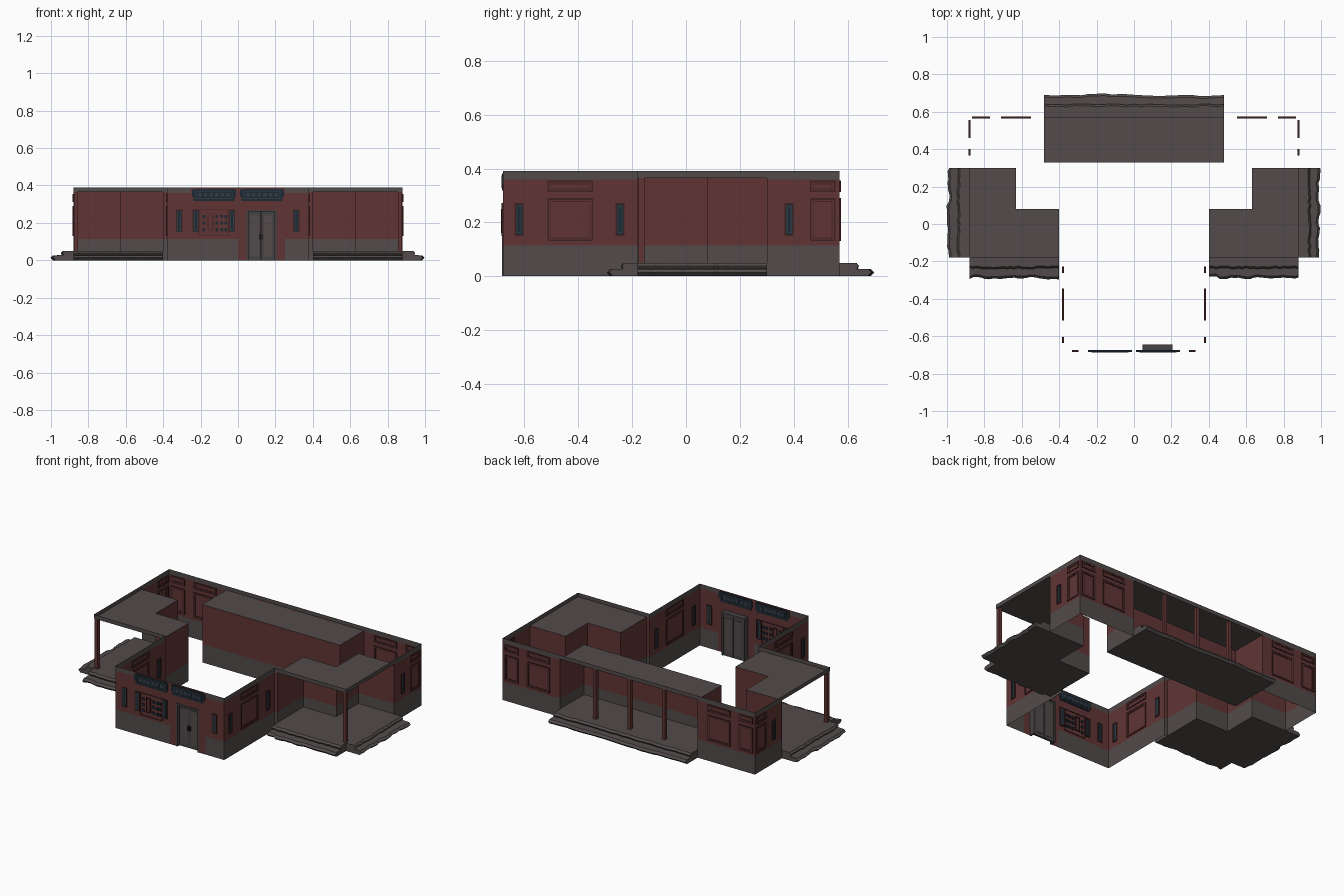
import bpy, bmesh, random
from mathutils import Vector

random.seed(4)
if "Cube" in bpy.data.objects:
    bpy.data.objects.remove(bpy.data.objects["Cube"])


def material(name, rgb):
    m = bpy.data.materials.new(name)
    m.use_nodes = True
    m.diffuse_color = (*rgb, 1)
    m.node_tree.nodes["Principled BSDF"].inputs["Base Color"].default_value = (*rgb, 1)
    return m


MATS = [material("brick red", (0.115, 0.036, 0.034)),
        material("stone grey", (0.085, 0.070, 0.070)),
        material("dark red trim", (0.050, 0.015, 0.015)),
        material("dark blue glass", (0.012, 0.022, 0.032)),
        material("slate blue trim", (0.030, 0.045, 0.060)),
        material("door grey", (0.060, 0.055, 0.055))]
RED, GREY, TRIM, GLASS, SLATE, DOOR = range(6)

BASE, BAND, TOP, ROOF, FLOOR = 0.115, 0.36, 0.39, 0.365, 0.05
FRONT, BACK, WING, SIDE = -0.68, 0.57, 0.38, 0.88


def finish(name, bm, solid=False):
    if solid:
        bmesh.ops.recalc_face_normals(bm, faces=bm.faces)
    me = bpy.data.meshes.new(name)
    bm.to_mesh(me)
    bm.free()
    for m in MATS:
        me.materials.append(m)
    ob = bpy.data.objects.new(name, me)
    bpy.context.collection.objects.link(ob)
    return ob


def quad(bm, pts, mat):
    f = bm.faces.new([bm.verts.new(p) for p in pts])
    f.material_index = mat


def strip(bm, p, q, z0, z1, mat):
    quad(bm, [(*p, z0), (*q, z0), (*q, z1), (*p, z1)], mat)


def box(bm, lo, hi, mat):
    lo, hi = Vector(lo), Vector(hi)
    vs = bmesh.ops.create_cube(bm, size=1)["verts"]
    for v in vs:
        v.co = (lo + hi) / 2 + v.co * (hi - lo)
    for f in {f for v in vs for f in v.link_faces}:
        f.material_index = mat


def block(name, lo, hi, mat):
    bm = bmesh.new()
    box(bm, lo, hi, mat)
    return finish(name, bm, True)


def mirrored(path, s):
    pts = [(s * x, y) for x, y in path]
    return pts if s > 0 else pts[::-1]


def walls(name, path, bands):
    bm = bmesh.new()
    for p, q in zip(path, path[1:]):
        for z0, z1, mat in bands:
            strip(bm, p, q, z0, z1, mat)
    return finish(name, bm)


class Panel:
    """Fittings on one wall: u runs along the wall, n is depth through it."""

    def __init__(self, along_x, pos):
        self.along_x, self.pos, self.bm = along_x, pos, bmesh.new()

    def slab(self, u0, u1, z0, z1, depth, mat):
        if self.along_x:
            box(self.bm, (u0, self.pos - depth, z0), (u1, self.pos + depth, z1), mat)
        else:
            box(self.bm, (self.pos - depth, u0, z0), (self.pos + depth, u1, z1), mat)

    def ring(self, u0, u1, z0, z1, t, depth, mat):
        self.slab(u0, u1, z0, z0 + t, depth, mat)
        self.slab(u0, u1, z1 - t, z1, depth, mat)
        self.slab(u0, u0 + t, z0 + t, z1 - t, depth, mat)
        self.slab(u1 - t, u1, z0 + t, z1 - t, depth, mat)

    def framed(self, u0, u1, z0, z1):
        self.ring(u0, u1, z0, z1, 0.006, 0.005, TRIM)
        self.ring(u0 + 0.006, u1 - 0.006, z0 + 0.006, z1 - 0.006, 0.005, 0.004, RED)
        self.ring(u0 + 0.011, u1 - 0.011, z0 + 0.011, z1 - 0.011, 0.003, 0.003, TRIM)

    def big_window(self, u0, u1):
        self.framed(u0, u1, 0.13, 0.29)
        self.framed(u0, u1, 0.312, 0.355)

    def slim_window(self, u):
        self.ring(u - 0.017, u + 0.017, 0.15, 0.272, 0.005, 0.005, TRIM)
        self.slab(u - 0.012, u + 0.012, 0.155, 0.267, 0.003, GLASS)
        self.ring(u - 0.010, u + 0.010, 0.160, 0.262, 0.005, 0.004, SLATE)

    def done(self, name):
        return finish(name, self.bm, True)


def rock_step(name, a0, a1, start, mid, out, place):
    """Two ragged steps lofted along a; the section runs from start outward."""
    bm = bmesh.new()
    rows, n = [], 24
    j_out = j_mid = 0
    for i in range(n + 1):
        if i % 3 == 0:
            j_out = random.uniform(-0.012, 0.003)
        j_out += random.uniform(-0.003, 0.003)
        j_mid = random.uniform(-0.005, 0.004)
        o, m = out + j_out, mid + j_mid
        section = [(start, 0), (o - 0.014, 0), (o, 0.014), (o - 0.012, 0.026), (m, 0.028),
                   (m + 0.006, 0.038), (m - 0.004, FLOOR), (start, FLOOR)]
        a = a0 + (a1 - a0) * i / n
        rows.append([bm.verts.new(place(a, d, z)) for d, z in section])
    for r, s in zip(rows, rows[1:]):
        for k in range(len(r)):
            l = (k + 1) % len(r)
            bm.faces.new((r[k], r[l], s[l], s[k]))
    bm.faces.new(rows[0])
    bm.faces.new(rows[-1])
    for f in bm.faces:
        f.material_index = GREY
    return finish(name, bm, True)


OUTER = [(0, BASE, GREY), (BASE, BAND, RED), (BAND, TOP, GREY)]
INNER = [(0, BASE, GREY), (BASE, ROOF, RED)]
FASCIA = [(ROOF, TOP, GREY)]

for s, tag in ((1, "left"), (-1, "right")):
    # Outer walls, porch recess and fascia
    walls(tag + "_wing_wall", mirrored([(WING, FRONT), (WING, -0.18)], s), OUTER)
    walls(tag + "_porch_recess_wall", mirrored(
        [(WING, -0.18), (0.40, -0.18), (0.40, 0.08), (0.63, 0.08), (0.63, 0.30), (SIDE, 0.30)], s), INNER)
    walls(tag + "_corner_wall", mirrored([(SIDE, 0.30), (SIDE, BACK), (0.48, BACK)], s), OUTER)
    walls(tag + "_porch_fascia", mirrored([(WING, -0.18), (SIDE, -0.18), (SIDE, 0.30)], s), FASCIA)

    # Porch roof, post and floor
    bm = bmesh.new()
    roof = mirrored([(0.40, -0.18), (SIDE, -0.18), (SIDE, 0.30), (0.63, 0.30), (0.63, 0.08), (0.40, 0.08)], s)
    quad(bm, [(x, y, ROOF) for x, y in roof], GREY)
    finish(tag + "_porch_roof", bm)
    px = s * 0.866
    block(tag + "_porch_post", (px - 0.011, -0.177, FLOOR), (px + 0.011, -0.155, ROOF), RED)
    xs = sorted((s * 0.63, s * SIDE))
    block(tag + "_porch_floor", (xs[0], 0.08, 0), (xs[1], 0.30, FLOOR), GREY)
    rock_step(tag + "_porch_front_step", 0.40, SIDE, -0.08, 0.232, 0.293,
              lambda a, d, z: (s * a, -d, z))
    rock_step(tag + "_porch_side_step", -0.18, 0.30, SIDE, 0.938, 0.998,
              lambda a, d, z: (s * d, a, z))

    # Windows on the sides and the back
    p = Panel(False, s * WING)
    p.big_window(-0.515, -0.345)
    p.slim_window(-0.62)
    p.slim_window(-0.245)
    p.done(tag + "_wing_windows")
    p = Panel(False, s * SIDE)
    p.big_window(0.46, 0.555)
    p.slim_window(0.383)
    p.done(tag + "_corner_side_windows")
    p = Panel(True, BACK)
    for a, b in ((0.55, 0.71), (0.77, 0.865)):
        p.big_window(*sorted((s * a, s * b)))
    p.done(tag + "_back_windows")

# Back porch
walls("back_recess_wall", [(0.48, BACK), (0.48, 0.33), (-0.48, 0.33), (-0.48, BACK)], INNER)
walls("back_fascia", [(0.48, BACK), (-0.48, BACK)], FASCIA)
bm = bmesh.new()
quad(bm, [(-0.48, 0.33, ROOF), (0.48, 0.33, ROOF), (0.48, BACK, ROOF), (-0.48, BACK, ROOF)], GREY)
finish("back_porch_roof", bm)
rock_step("back_porch_step", -0.48, 0.48, 0.33, 0.634, 0.692, lambda a, d, z: (a, d, z))
for i in (-1, 0, 1):
    block("back_porch_post", (i * 0.24 - 0.011, 0.546, FLOOR), (i * 0.24 + 0.011, 0.568, ROOF), RED)

# Front wall with the doorway left open
bm = bmesh.new()
for x0, x1, bands in ((-WING, -0.25, OUTER), (-0.25, 0, [(0, BASE, GREY), (BASE, TOP, RED)]),
                      (0, 0.045, [(0, TOP, RED)]), (0.045, 0.205, [(0.27, TOP, RED)]),
                      (0.205, 0.25, [(0, TOP, RED)]), (0.25, WING, OUTER)):
    for z0, z1, mat in bands:
        strip(bm, (x0, FRONT), (x1, FRONT), z0, z1, mat)
finish("front_wall", bm)

# Double door in a deep frame
bm = bmesh.new()
for x in (0.045, 0.195):
    box(bm, (x, FRONT - 0.003, 0), (x + 0.010, -0.645, 0.27), DOOR)
box(bm, (0.055, FRONT - 0.003, 0.26), (0.195, -0.645, 0.27), DOOR)
for x in (0.056, 0.126):
    box(bm, (x, -0.662, 0), (x + 0.068, -0.650, 0.26), DOOR)
    box(bm, (x + 0.012, -0.664, 0.02), (x + 0.056, -0.648, 0.24), GREY)
for x in (0.116, 0.130):
    box(bm, (x, -0.672, 0.11), (x + 0.004, -0.662, 0.14), GLASS)
finish("double_door", bm, True)

# Front windows, blank sign boards and notice board
p = Panel(True, FRONT)
for u in (-0.315, -0.225, -0.032, 0.312):
    p.slim_window(u)
p.done("front_slim_windows")
p = Panel(True, FRONT)
for u in (-0.245, 0.012):
    p.slab(u + 0.008, u + 0.225, 0.318, 0.382, 0.004, GLASS)
    p.slab(u, u + 0.233, 0.338, 0.375, 0.005, GLASS)
    p.ring(u + 0.018, u + 0.215, 0.328, 0.372, 0.004, 0.006, SLATE)
    for k in range(6):
        p.slab(u + 0.032 + k * 0.030, u + 0.052 + k * 0.030, 0.340, 0.360, 0.006, SLATE)
p.done("front_sign_boards")
p = Panel(True, FRONT)
p.ring(-0.162, -0.132, 0.16, 0.25, 0.003, 0.007, TRIM)
p.ring(-0.205, -0.052, 0.13, 0.272, 0.003, 0.004, TRIM)
for u in (-0.190, -0.120, -0.094, -0.073):
    for z in (0.155, 0.19, 0.225):
        p.slab(u, u + 0.014, z, z + 0.018, 0.006, GLASS)
p.done("front_notice_board")
